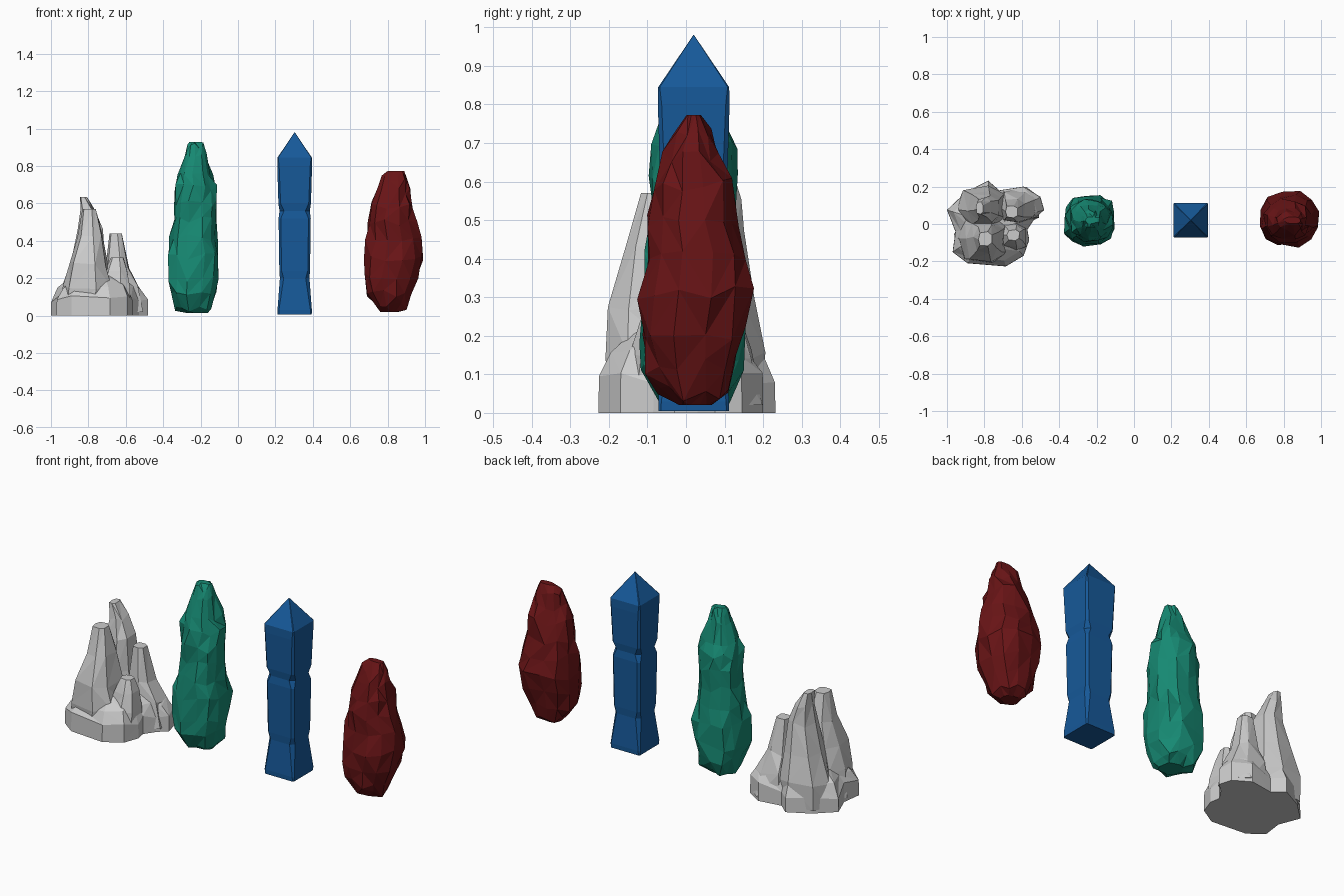
import bpy, bmesh, math, random

if "Cube" in bpy.data.objects:
    bpy.data.objects.remove(bpy.data.objects["Cube"])

random.seed(7)


def material(name, color):
    m = bpy.data.materials.new(name)
    m.diffuse_color = (*color, 1)
    m.use_nodes = True
    m.node_tree.nodes["Principled BSDF"].inputs["Base Color"].default_value = m.diffuse_color
    return m


def loft(name, rings, mat=None):
    """Skin closed point rings from bottom to top with flat triangles."""
    bm = bmesh.new()
    rows = [[bm.verts.new(p) for p in ring] for ring in rings]
    for a, b in zip(rows, rows[1:]):
        n = len(a)
        for i in range(n):
            j = (i + 1) % n
            if random.random() < 0.5:
                tris = ((a[i], a[j], b[j]), (a[i], b[j], b[i]))
            else:
                tris = ((a[i], a[j], b[i]), (a[j], b[j], b[i]))
            for t in tris:
                bm.faces.new(t)
    bm.faces.new(rows[0][::-1])
    bm.faces.new(rows[-1])
    bmesh.ops.recalc_face_normals(bm, faces=bm.faces)
    me = bpy.data.meshes.new(name)
    bm.to_mesh(me)
    bm.free()
    ob = bpy.data.objects.new(name, me)
    bpy.context.collection.objects.link(ob)
    if mat:
        me.materials.append(mat)
    return ob


def rough_rings(bounds, n, power, jit, zjit, twist):
    """Rounded-box rings fitted to (z, x0, x1, y0, y1), with stone-like jitter."""
    out = []
    for k, (z, x0, x1, y0, y1) in enumerate(bounds):
        end = k in (0, len(bounds) - 1)
        phase = random.uniform(-twist, twist) + math.pi / n
        ring = []
        for i in range(n):
            t = 2 * math.pi * i / n + phase
            r = random.uniform(1 - jit, 1 + jit * 0.4)
            c, s = math.cos(t), math.sin(t)
            px = math.copysign(abs(c) ** (2 / power), c) * r
            py = math.copysign(abs(s) ** (2 / power), s) * r
            dz = 0 if end else random.uniform(-zjit, zjit)
            ring.append(((x0 + x1) / 2 + px * (x1 - x0) / 2,
                         (y0 + y1) / 2 + py * (y1 - y0) / 2, z + dz))
        out.append(ring)
    return out


# Rough green crystal
green = [(0.015, -.28, -.16, -.04, .08), (0.04, -.335, -.135, -.08, .13),
         (0.12, -.37, -.115, -.115, .15), (0.20, -.383, -.105, -.118, .155),
         (0.32, -.38, -.095, -.11, .16), (0.42, -.365, -.105, -.105, .15),
         (0.51, -.35, -.115, -.09, .13), (0.60, -.35, -.11, -.095, .135),
         (0.69, -.345, -.115, -.085, .13), (0.76, -.32, -.135, -.065, .11),
         (0.85, -.285, -.165, -.04, .08), (0.905, -.27, -.185, -.02, .06),
         (0.928, -.26, -.20, 0, .04)]
loft("green_crystal", rough_rings(green, 13, 2.5, .13, .022, .15),
     material("green", (.008, .25, .17)))

# Rough red crystal, swollen low and fluted towards the tip
red = [(0.02, .76, .86, -.02, .07), (0.05, .73, .90, -.08, .12),
       (0.12, .69, .935, -.115, .14), (0.21, .665, .965, -.125, .16),
       (0.31, .67, 1.0, -.125, .178), (0.41, .68, .98, -.115, .165),
       (0.50, .69, .96, -.10, .135), (0.59, .71, .945, -.085, .12),
       (0.67, .745, .925, -.06, .09), (0.73, .76, .91, -.035, .07),
       (0.773, .80, .89, 0, .04)]
loft("red_crystal", rough_rings(red, 12, 2.2, .12, .02, .06),
     material("red", (.14, .007, .008)))


# Blue cut crystal: chamfered square column with a pyramid tip
def square_ring(z, h, c, cx=.303, cy=.02):
    pts = [(h, -h + c), (h, h - c), (h - c, h), (-h + c, h),
           (-h, h - c), (-h, -h + c), (-h + c, -h), (h - c, -h)]
    return [(cx + x, cy + y, z) for x, y in pts]


column = [(0.005, .091, .006), (0.03, .092, .008), (0.20, .079, .02),
          (0.24, .082, .012), (0.52, .086, .012), (0.56, .081, .024),
          (0.60, .087, .012), (0.80, .093, .010), (0.845, .092, .004),
          (0.98, .001, .0004)]
loft("blue_crystal", [square_ring(*r) for r in column],
     material("blue", (.008, .10, .32)))

# Grey rock: broad lobed foot
outline = [(-1, .075), (-.955, -.04), (-.97, -.15), (-.89, -.21), (-.685, -.227),
           (-.59, -.17), (-.56, -.085), (-.57, -.03), (-.53, .03), (-.48, .075),
           (-.50, .145), (-.59, .20), (-.72, .18), (-.78, .232), (-.90, .17)]
foot = []
for z, s, dz in ((0, 1, 0), (.09, .995, .02), (.15, .86, .015), (.21, .58, .02)):
    foot.append([(-.75 + (x + .75) * s, y * s, z + random.uniform(-dz, dz))
                 for x, y in outline])
rock = loft("grey_rock", foot)

# Grey rock: flat-topped spires fused into the foot
spires = [
    [(.02, -.96, -.66, -.20, .05), (.15, -.945, -.67, -.21, .06),
     (.28, -.905, -.69, -.205, .03), (.43, -.86, -.72, -.165, 0),
     (.57, -.835, -.755, -.12, -.04)],
    [(.02, -.96, -.68, -.02, .20), (.15, -.95, -.68, -.02, .205),
     (.30, -.895, -.70, -.01, .18), (.46, -.855, -.72, .01, .155),
     (.56, -.845, -.76, .03, .145), (.635, -.845, -.805, .05, .12)],
    [(.02, -.74, -.50, -.01, .20), (.15, -.73, -.52, 0, .18),
     (.26, -.71, -.58, .01, .14), (.44, -.69, -.62, .03, .10)],
    [(.02, -.74, -.57, -.19, .02), (.14, -.73, -.57, -.15, .02),
     (.24, -.71, -.585, -.12, 0), (.31, -.68, -.61, -.09, -.03)],
]
parts = [loft("spire", rough_rings(b, 7, 2.8, .09, .015, .12)) for b in spires]
bpy.context.view_layer.objects.active = rock
for p in parts:
    mod = rock.modifiers.new("fuse", 'BOOLEAN')
    mod.operation, mod.solver, mod.object = 'UNION', 'EXACT', p
    bpy.ops.object.modifier_apply(modifier=mod.name)
    bpy.data.objects.remove(p)
